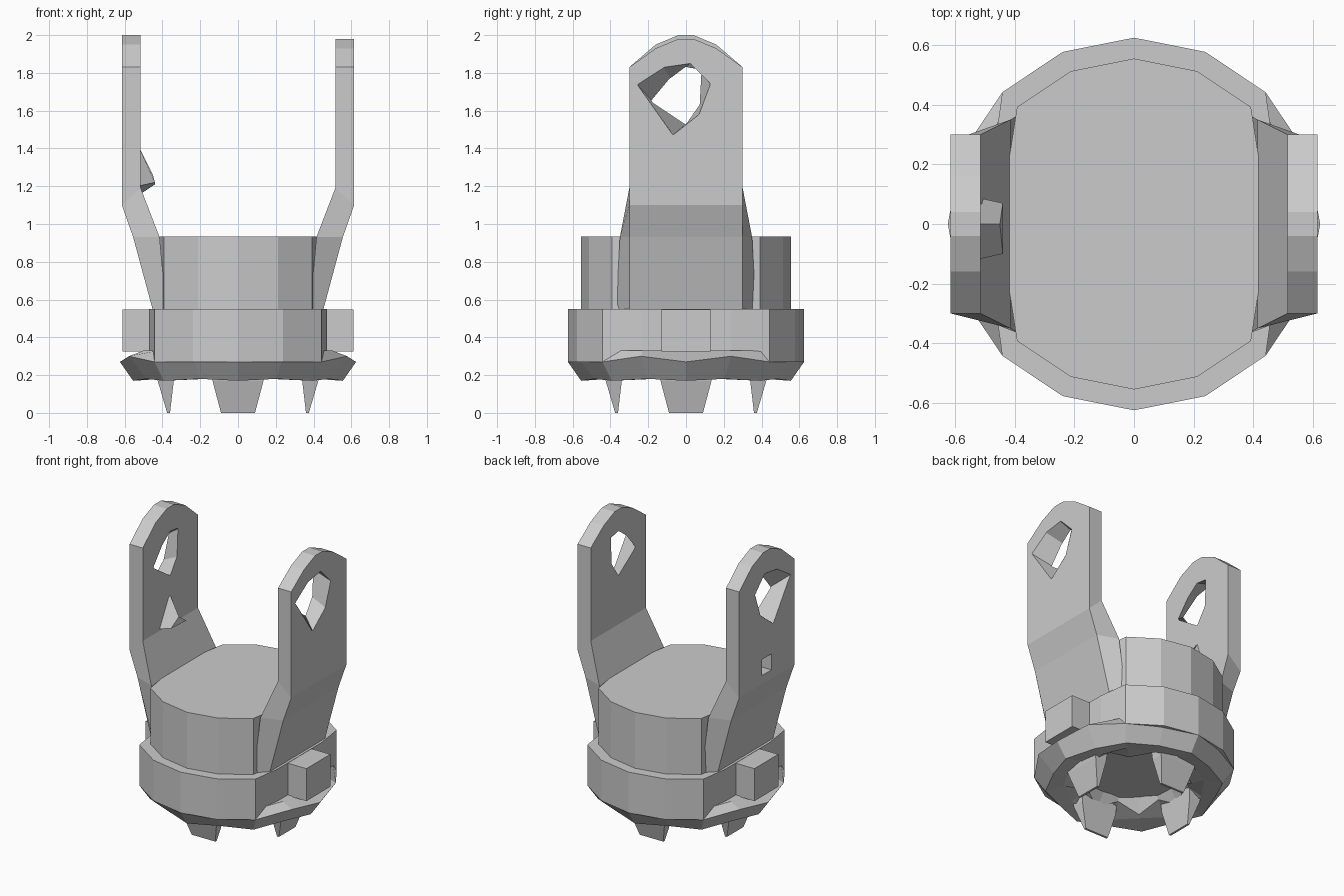
import bpy, bmesh
from math import cos, sin, tau

cube = bpy.data.objects.get("Cube")
if cube:
    bpy.data.objects.remove(cube)

grey = bpy.data.materials.new("plain_grey")
grey.use_nodes = True
colour = (0.6, 0.6, 0.6, 1)
grey.diffuse_color = colour
grey.node_tree.nodes["Principled BSDF"].inputs["Base Color"].default_value = colour


def loft(name, loops):
    """Skin a stack of equal-length point loops and cap both ends."""
    bm = bmesh.new()
    rows = [[bm.verts.new(p) for p in loop] for loop in loops]
    n = len(rows[0])
    for a, b in zip(rows, rows[1:]):
        for i in range(n):
            j = (i + 1) % n
            bm.faces.new((a[i], a[j], b[j], b[i]))
    bm.faces.new(rows[0][::-1])
    bm.faces.new(rows[-1])
    bmesh.ops.recalc_face_normals(bm, faces=bm.faces)
    mesh = bpy.data.meshes.new(name)
    bm.to_mesh(mesh)
    bm.free()
    mesh.materials.append(grey)
    obj = bpy.data.objects.new(name, mesh)
    bpy.context.collection.objects.link(obj)
    return obj


def ring(r, z, limit=1, dip_r=0, dip_z=0):
    """Sixteen-sided loop, clipped flat at both sides; every other point may dip."""
    pts = []
    for i in range(16):
        odd = i % 2
        a, rr = tau * i / 16, r - dip_r * odd
        pts.append((max(-limit, min(limit, rr * cos(a))), rr * sin(a), z + dip_z * odd))
    return pts


def box(name, x0, x1, y, z0, z1):
    return loft(name, [[(x0, -y, z), (x1, -y, z), (x1, y, z), (x0, y, z)] for z in (z0, z1)])


def cut(obj, cutter):
    cutter.hide_render = True
    mod = obj.modifiers.new("cut", "BOOLEAN")
    mod.operation, mod.solver, mod.object = "DIFFERENCE", "EXACT", cutter
    bpy.context.view_layer.objects.active = obj
    bpy.ops.object.modifier_apply(modifier=mod.name)
    bpy.data.objects.remove(cutter)


# Faceted foot ring with a hollow underside
loft("base_ring", [
    ring(0.25, 0.34),
    ring(0.36, 0.18, dip_r=0.03, dip_z=0.07),
    ring(0.44, 0.2, dip_z=-0.02),
    ring(0.555, 0.17, dip_r=0.03, dip_z=0.01),
    ring(0.625, 0.27, dip_z=0.03),
    ring(0.6, 0.33, limit=0.5),
])

# Collar and drum, both flat at the sides
loft("collar", [ring(0.625, 0.27, 0.47), ring(0.625, 0.55, 0.47)])
loft("drum", [ring(0.555, 0.5, 0.42), ring(0.555, 0.935, 0.42)])

# Arm sections: outer x, outer z, outer half width, inner x, inner z, inner half width
SECTIONS = [
    (0.45, 0.54, 0.3, 0.38, 0.54, 0.37),
    (0.555, 0.93, 0.3, 0.415, 0.93, 0.35),
    (0.615, 1.1, 0.3, 0.515, 1.19, 0.3),
    (0.615, 1.83, 0.3, 0.515, 1.83, 0.3),
    (0.615, 1.95, 0.16, 0.515, 1.95, 0.16),
    (0.615, 2.0, 0.04, 0.515, 2.0, 0.04),
]
# Eyelet outlines in (y, z): wide outside, narrow inside
WIDE = [(-0.26, 1.74), (-0.12, 1.83), (0.02, 1.85), (0.13, 1.74), (0.07, 1.58), (-0.07, 1.47)]
NARROW = [(-0.18, 1.65), (-0.08, 1.77), (0, 1.83), (0.08, 1.82), (0.07, 1.63), (0, 1.53)]

for side, label, drop in ((1, "left", 0.02), (-1, "right", 0)):
    loops = []
    for xo, zo, wo, xi, zi, wi in SECTIONS:
        if zo > 1.9:
            zo, zi = zo - drop, zi - drop
        loops.append([(side * xo, -wo, zo), (side * xo, wo, zo),
                      (side * xi, wi, zi), (side * xi, -wi, zi)])
    arm = loft(label + "_arm", loops)
    cut(arm, loft("eyelet_cutter", [[(side * x, y, z) for y, z in outline]
                                    for x, outline in ((0.62, WIDE), (0.51, NARROW))]))
    if side < 0:
        cut(arm, box("slot_cutter", -0.7, -0.54, 0.05, 1.16, 1.27))
    # Block on the flat of the collar
    box(label + "_block", side * 0.45, side * 0.612, 0.13, 0.325, 0.548)

# Small pointed catch inside the right arm
loft("catch", [
    [(-0.53, -0.12, 1.2), (-0.53, 0.09, 1.15), (-0.53, 0, 1.42)],
    [(-0.44, -0.1, 1.22), (-0.44, 0.07, 1.21), (-0.45, 0, 1.26)],
])

# Four tapered tabs under the base
for i, label in enumerate(("left", "back", "right", "front")):
    c, s = cos(tau * i / 4), sin(tau * i / 4)
    loops = []
    for z, near, far, w in ((0, 0.36, 0.375, 0.09), (0.17, 0.34, 0.425, 0.135), (0.26, 0.33, 0.44, 0.14)):
        corners = ((near, -w), (far, -w), (far, w), (near, w))
        loops.append([(u * c - v * s, u * s + v * c, z) for u, v in corners])
    loft(label + "_tab", loops)
